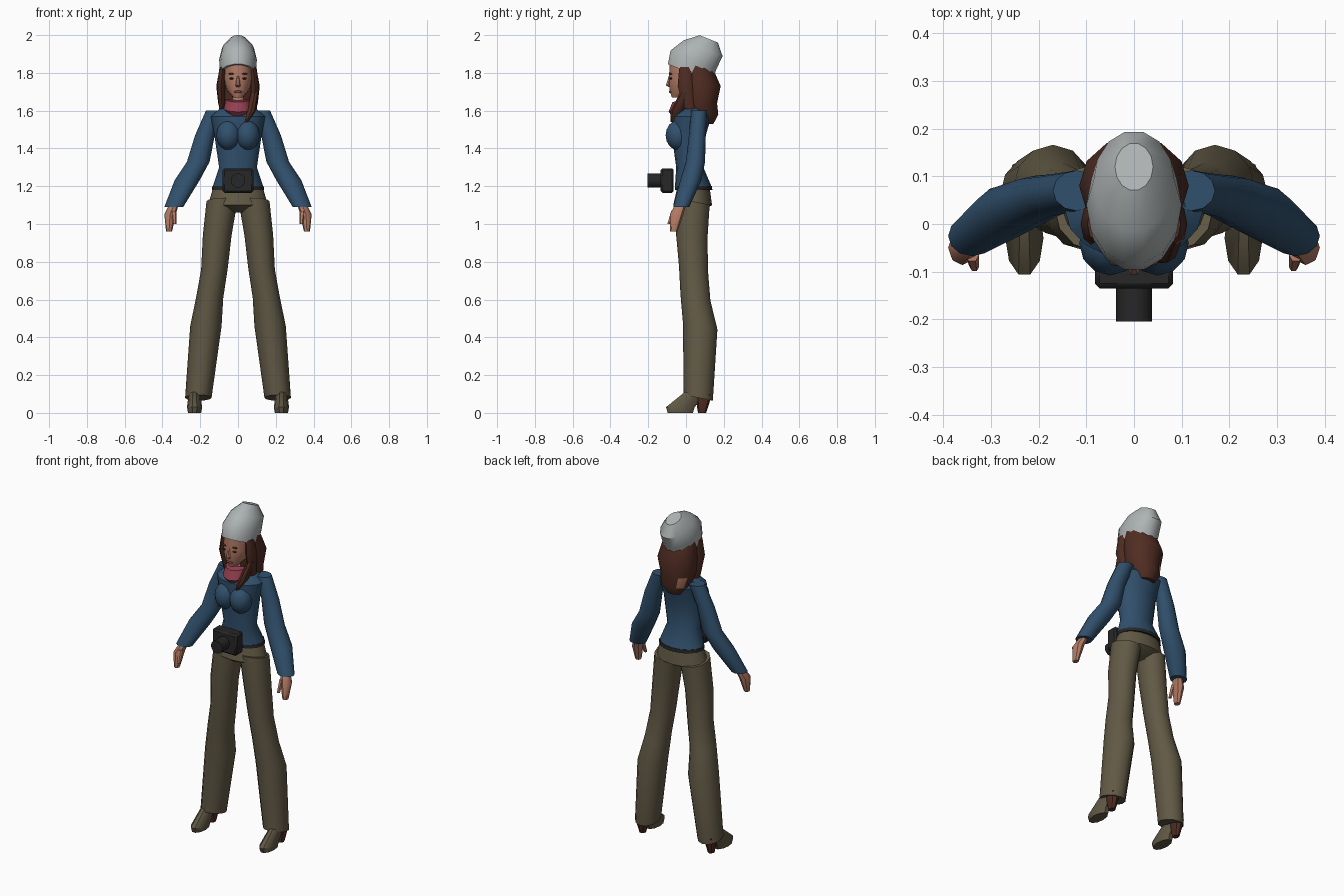
import bpy, bmesh
from math import cos, sin, tau, radians
from mathutils import Vector

cube = bpy.data.objects.get("Cube")
if cube:
    bpy.data.objects.remove(cube, do_unlink=True)


def material(name, red, green, blue):
    mat = bpy.data.materials.new(name)
    mat.use_nodes = True
    mat.diffuse_color = (red, green, blue, 1)
    shader = mat.node_tree.nodes["Principled BSDF"]
    shader.inputs["Base Color"].default_value = mat.diffuse_color
    shader.inputs["Roughness"].default_value = 0.9
    return mat


wool = material("pale grey wool", .42, .45, .45)
skin = material("skin", .46, .2, .13)
auburn = material("auburn hair and leather", .08, .026, .016)
knit = material("blue knit", .03, .08, .15)
cloth = material("olive cloth", .12, .1, .06)
rose = material("rose scarf", .3, .05, .08)
black = material("black plastic", .02, .02, .02)
lip_red = material("dark lips", .2, .05, .05)


def finish(obj, name, mat, mirror):
    """Name and colour a part, and mirror it to the other side if it is one of a pair."""
    obj.name = name
    obj.data.materials.append(mat)
    if mirror:
        obj.modifiers.new("Mirror", "MIRROR").use_mirror_merge = False
    return obj


def limb(name, mat, path, depth=1, tilt=0, sides=12, mirror=False):
    """Skin oval rings along a path of (x, y, z, half width) points.

    depth is the ratio of front-to-back size to width, tilt the slope of the rings along y.
    """
    bm = bmesh.new()
    rings = []
    for x, y, z, width in path:
        ring = []
        for step in range(sides):
            angle = tau * step / sides
            forward = width * depth * sin(angle)
            corner = Vector((x + width * cos(angle), y + forward, z + tilt * forward))
            ring.append(bm.verts.new(corner))
        rings.append(ring)
    for lower, upper in zip(rings, rings[1:]):
        for step in range(sides):
            after = (step + 1) % sides
            bm.faces.new((lower[step], lower[after], upper[after], upper[step]))
    bm.faces.new(rings[0])
    bm.faces.new(rings[-1])
    bmesh.ops.recalc_face_normals(bm, faces=bm.faces)
    mesh = bpy.data.meshes.new(name)
    bm.to_mesh(mesh)
    bm.free()
    obj = bpy.data.objects.new(name, mesh)
    bpy.context.collection.objects.link(obj)
    return finish(obj, name, mat, mirror)


def trunk(name, mat, path, **options):
    """A limb on the centre line, from (y, z, half width) points."""
    return limb(name, mat, [(0, *point) for point in path], **options)


def ball(name, mat, centre, radii, mirror=False):
    """An ellipsoid whose origin stays on the centre plane."""
    bm = bmesh.new()
    bmesh.ops.create_uvsphere(bm, u_segments=12, v_segments=8, radius=1)
    bmesh.ops.scale(bm, vec=Vector(radii), verts=bm.verts)
    bmesh.ops.translate(bm, vec=Vector(centre), verts=bm.verts)
    mesh = bpy.data.meshes.new(name)
    bm.to_mesh(mesh)
    bm.free()
    obj = bpy.data.objects.new(name, mesh)
    bpy.context.collection.objects.link(obj)
    return finish(obj, name, mat, mirror)


# Knitted hat, swept up and back
trunk("hat", wool, [(.02, 1.8, .095), (.04, 1.87, .1), (.09, 1.93, .085), (.12, 1.98, .04)],
      depth=1.25, tilt=-.4, sides=14)

# Head and face
trunk("head", skin, [(0, 1.87, .07), (0, 1.77, .076), (-.015, 1.71, .06), (-.045, 1.67, .025)],
      depth=1.2, sides=16)
trunk("neck", skin, [(.02, 1.6, .05), (.02, 1.72, .045)])
trunk("nose", skin, [(-.085, 1.79, .005), (-.095, 1.735, .013), (-.085, 1.725, .01)], sides=6)
ball("mouth", lip_red, (0, -.08, 1.7), (.02, .01, .008))
ball("eye", black, (.032, -.08, 1.77), (.014, .008, .005), mirror=True)
ball("eyebrow", auburn, (.034, -.08, 1.795), (.018, .008, .004), mirror=True)

# Hair, parted to bare one patch of skin at the side of the nape
hair = trunk("hair", auburn, [(.05, 1.84, .095), (.08, 1.73, .115), (.07, 1.64, .105),
                              (.09, 1.58, .09), (.1, 1.53, .05)], depth=.9)
hair.data.materials.append(skin)
nape = Vector((-1, 1, 0))
max(hair.data.polygons, key=lambda face: face.normal.dot(nape)).material_index = 1
limb("side_lock", auburn, [(.08, 0, 1.83, .018), (.09, 0, 1.73, .022), (.085, .02, 1.61, .015)],
     depth=2, sides=8, mirror=True)
limb("long_lock", auburn, [(.09, 0, 1.7, .02), (.07, -.045, 1.6, .024), (.045, -.07, 1.54, .008)],
     depth=1.5, sides=8)

# Scarf, lower at the front
trunk("scarf", rose, [(-.015, 1.58, .05), (-.01, 1.61, .075), (0, 1.66, .065)],
      depth=1.1, tilt=.2)

# Sweater with sleeves, and hands
trunk("sweater", knit, [(.04, 1.19, .137), (.02, 1.3, .1), (.015, 1.47, .125),
                        (.03, 1.57, .145), (.04, 1.64, .06)], depth=.72, sides=16)
ball("sweater_chest", knit, (.05, -.04, 1.47), (.065, .068, .08), mirror=True)
limb("sleeve", knit, [(.12, .07, 1.6, .05), (.175, .06, 1.47, .052), (.21, .05, 1.33, .06),
                      (.27, .025, 1.23, .066), (.34, -.025, 1.09, .05)],
     depth=.85, mirror=True)
limb("hand", skin, [(.34, -.03, 1.1, .025), (.36, -.05, 1.05, .03), (.365, -.065, .96, .016)],
     depth=1.2, sides=8, mirror=True)
limb("thumb", skin, [(.34, -.065, 1.07, .015), (.335, -.09, 1, .01)], sides=6, mirror=True)

# Belt and flared trousers
trunk("belt", black, [(.04, 1.18, .138), (.04, 1.2, .136)], depth=.72, sides=16)
trunk("trouser_seat", cloth, [(.04, 1.2, .13), (.035, 1.1, .158), (.03, 1.06, .06)],
      depth=.65, sides=16)
limb("trouser_leg", cloth, [(.085, .035, 1.12, .082), (.11, .03, .94, .076), (.125, .04, .76, .07),
                            (.15, .05, .61, .072), (.17, .075, .46, .083), (.21, .065, .08, .07)],
     depth=1.1, tilt=-.2, mirror=True)

# Shoes with separate heels
limb("shoe", cloth, [(.23, -.03, 0, .035), (.23, -.03, .03, .04), (.23, .05, .11, .03)],
     depth=2, sides=10, mirror=True)
limb("shoe_heel", auburn, [(.23, .085, 0, .018), (.23, .09, .06, .03), (.23, .095, .1, .035)],
     depth=1.2, sides=8, mirror=True)

# Camera hanging at the waist
bpy.ops.mesh.primitive_cube_add(size=1, location=(0, -.1, 1.23))
case = finish(bpy.context.object, "camera_case", black, False)
case.scale = (.164, .07, .13)
bpy.ops.object.transform_apply(location=False, rotation=False)
bevel = case.modifiers.new("Bevel", "BEVEL")
bevel.width = .01
bpy.ops.mesh.primitive_cylinder_add(vertices=16, radius=.038, depth=.08,
                                    location=(0, -.165, 1.23), rotation=(tau / 4, 0, 0))
finish(bpy.context.object, "camera_lens", black, False)

# Smooth shading with sharp creases kept
bpy.ops.object.select_all(action="DESELECT")
for obj in bpy.context.collection.objects:
    if obj.type == "MESH":
        obj.select_set(True)
        bpy.context.view_layer.objects.active = obj
bpy.ops.object.shade_smooth_by_angle(angle=radians(40))
